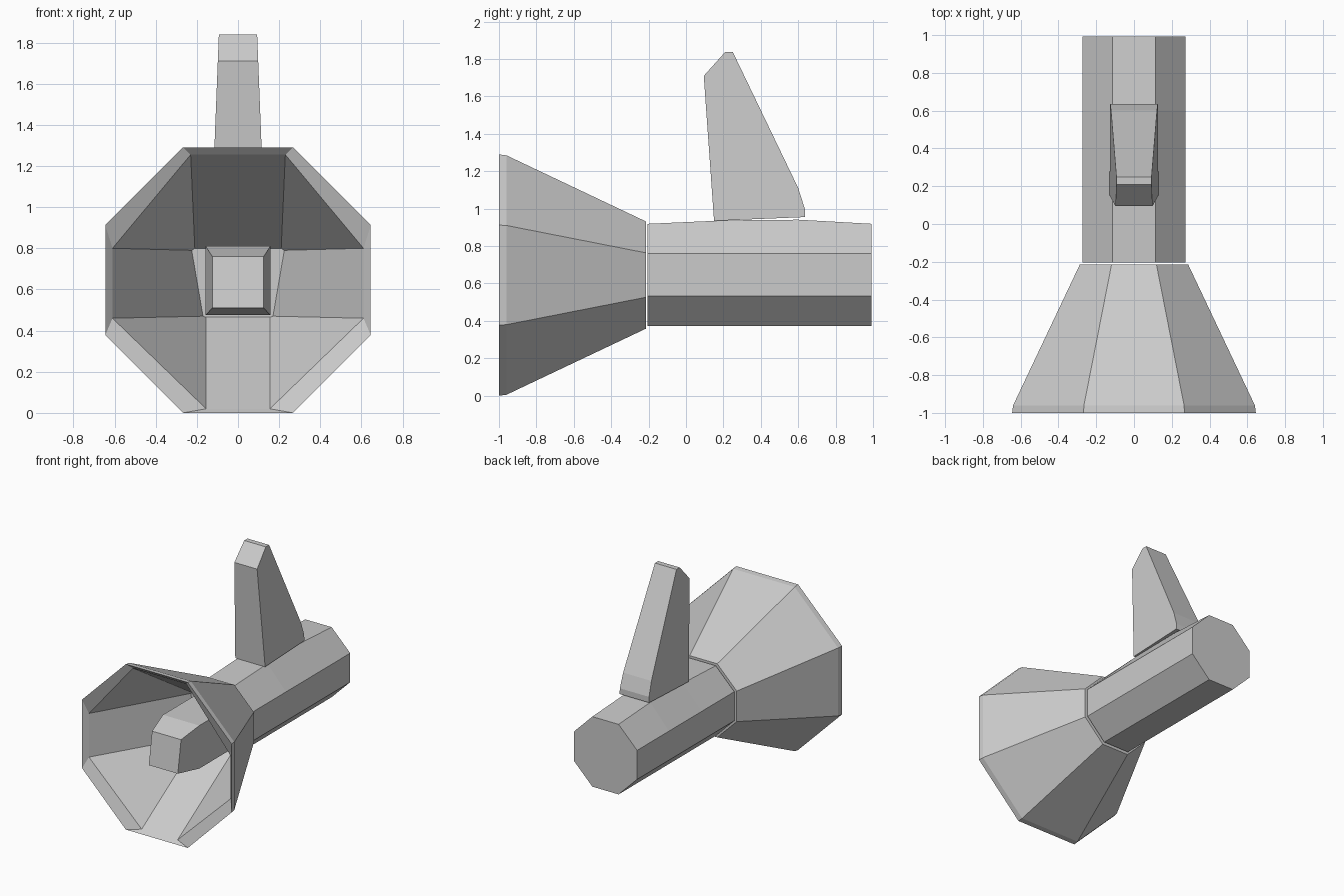
import bpy, bmesh, math

if "Cube" in bpy.data.objects:
    bpy.data.objects.remove(bpy.data.objects["Cube"])

CZ = 0.645  # height of the horn axis


def octagon(apothem, y, cz=CZ, lift=0.0):
    """Flat-topped octagon around the y axis; lift raises the top edge."""
    r = apothem / math.cos(math.pi / 8)
    pts = []
    for i in range(8):
        a = math.pi / 8 + i * math.pi / 4
        x, z = r * math.cos(a), r * math.sin(a)
        pts.append((x, y, cz + z + (lift if i in (1, 2) else 0)))
    return pts


def rect(w, z0, z1, y0, y1=None):
    """Rectangular section, y0 at the bottom edge and y1 at the top edge."""
    y1 = y0 if y1 is None else y1
    return [(w, y1, z1), (-w, y1, z1), (-w, y0, z0), (w, y0, z0)]


def loft(name, rings):
    """Skin successive rings of points and cap both ends."""
    bm = bmesh.new()
    loops = [[bm.verts.new(p) for p in ring] for ring in rings]
    for a, b in zip(loops, loops[1:]):
        n = len(a)
        for i in range(n):
            j = (i + 1) % n
            bm.faces.new((a[i], a[j], b[j], b[i]))
    bm.faces.new(loops[0])
    bm.faces.new(loops[-1][::-1])
    bmesh.ops.recalc_face_normals(bm, faces=bm.faces)
    mesh = bpy.data.meshes.new(name)
    bm.to_mesh(mesh)
    bm.free()
    ob = bpy.data.objects.new(name, mesh)
    bpy.context.collection.objects.link(ob)
    return ob


def mirrored_ring(half, y):
    """Octagon ring from its right half, listed from the top downwards."""
    top = half[:2][::-1]
    left = [(-x, z) for x, z in half]
    return [(x, y, z) for x, z in top + left + half[:1:-1]]


# flared horn: hollow inside that narrows to a small square throat
inner_front = mirrored_ring([(.23, 1.255), (.61, .80), (.61, .46), (.155, .02)], -.965)
inner_back = mirrored_ring([(.21, .80), (.225, .79), (.17, .47), (.155, .465)], -.26)
loft("horn", [inner_back, inner_front,
              octagon(.645, -1.0), octagon(.64, -.96), octagon(.287, -.215)])

# inner sound tube, tapered at its mouth
loft("inner_tube", [rect(.125, .51, .76, -.92, -.88),
                    rect(.157, .475, .81, -.70),
                    rect(.157, .475, .81, -.23)])

# octagonal body with a slightly arched top
loft("body", [octagon(.273, y, .646, lift)
              for y, lift in ((-.205, 0), (.2, .018), (.6, .022), (.992, 0))])

# grip: side profile given a width that narrows towards the tip
profile = [(.15, .935), (.635, .955), (.635, 1.0), (.60, 1.11),
           (.25, 1.838), (.21, 1.838), (.095, 1.71)]


def half_width(z):
    return .128 - .035 * (z - .95) / .89


loft("grip", [[(s * half_width(z), y, z) for y, z in profile] for s in (-1, 1)])
